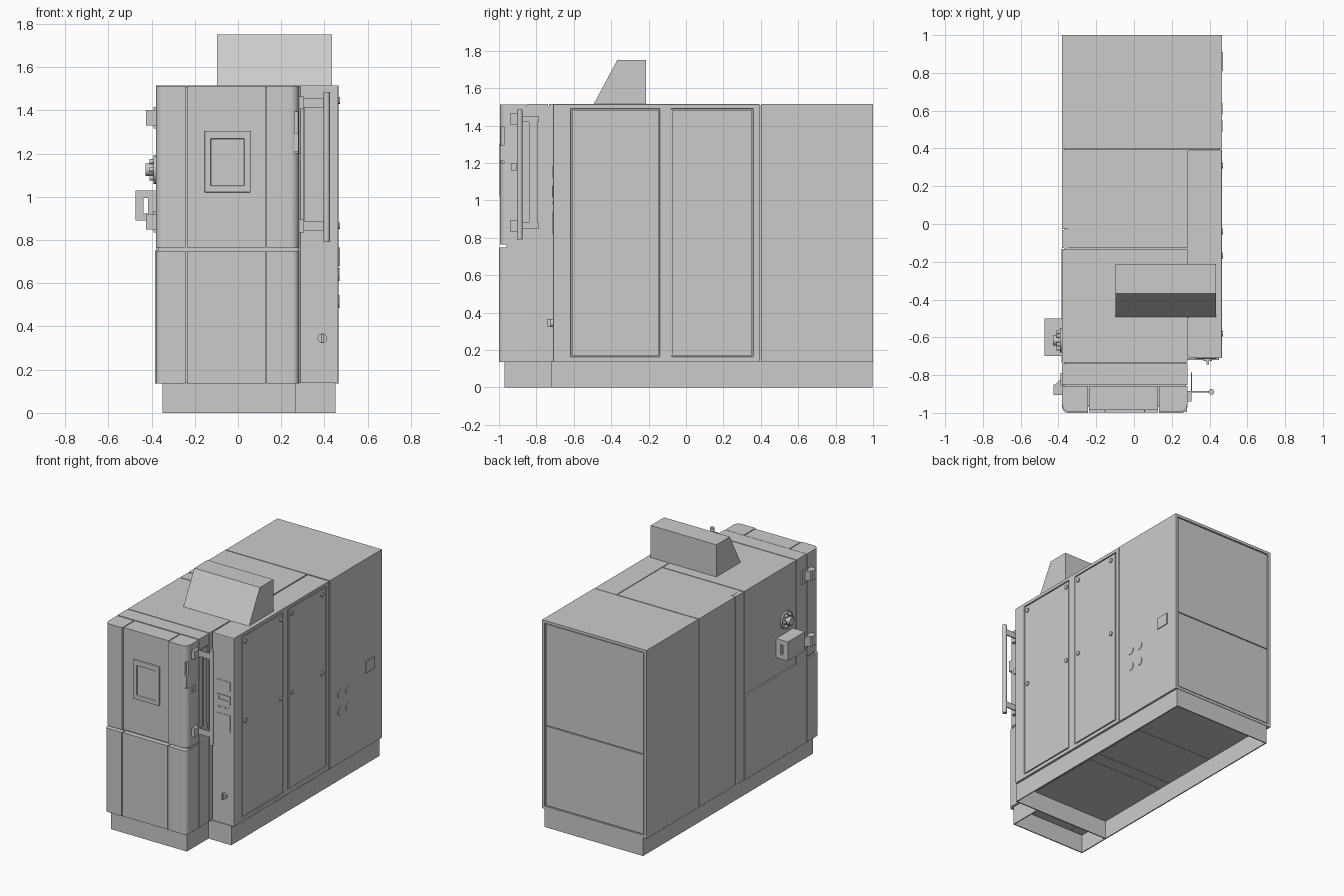
import bpy, math
from mathutils import Vector

if "Cube" in bpy.data.objects:
    bpy.data.objects.remove(bpy.data.objects["Cube"])

grey = bpy.data.materials.new("cabinet grey")
grey.use_nodes = True
tone = (0.6, 0.6, 0.6, 1)
grey.diffuse_color = tone
grey.node_tree.nodes["Principled BSDF"].inputs["Base Color"].default_value = tone


def make(name, verts, faces):
    mesh = bpy.data.meshes.new(name)
    mesh.from_pydata(verts, [], faces)
    mesh.materials.append(grey)
    ob = bpy.data.objects.new(name, mesh)
    bpy.context.collection.objects.link(ob)
    return ob


def activate(ob):
    bpy.ops.object.select_all(action='DESELECT')
    ob.select_set(True)
    bpy.context.view_layer.objects.active = ob


def smooth(ob):
    activate(ob)
    bpy.ops.object.shade_smooth_by_angle(angle=math.radians(35))


def prism(name, pts, lo, hi, axis=2):
    """Extrude a counter-clockwise outline along z (axis 2) or x (axis 0)."""
    n = len(pts)
    place = (lambda p, h: (p[0], p[1], h)) if axis == 2 else (lambda p, h: (h, p[0], p[1]))
    verts = [place(p, h) for h in (lo, hi) for p in pts]
    faces = [tuple(reversed(range(n))), tuple(range(n, 2 * n))]
    faces += [(i, (i + 1) % n, (i + 1) % n + n, i + n) for i in range(n)]
    return make(name, verts, faces)


def box(name, x, y, z, bevel=0.0):
    ob = prism(name, [(x[0], y[0]), (x[1], y[0]), (x[1], y[1]), (x[0], y[1])], z[0], z[1])
    if bevel:
        mod = ob.modifiers.new("edge", 'BEVEL')
        mod.width, mod.segments = bevel, 2
        smooth(ob)
    return ob


def cylinder(name, a, b, r, sides=20):
    a, b = Vector(a), Vector(b)
    turn = (b - a).to_track_quat('Z', 'Y')
    ring = [(r * math.cos(math.tau * i / sides), r * math.sin(math.tau * i / sides)) for i in range(sides)]
    ob = prism(name, ring, 0, (b - a).length)
    ob.data.transform(turn.to_matrix().to_4x4())
    ob.location = a
    smooth(ob)
    return ob


def cut(target, x, y, z):
    tool = box("cutter", x, y, z)
    tool.hide_render = True
    mod = target.modifiers.new("cut", 'BOOLEAN')
    mod.operation, mod.object, mod.solver = 'DIFFERENCE', tool, 'EXACT'
    activate(target)
    bpy.ops.object.modifier_apply(modifier=mod.name)
    bpy.data.objects.remove(tool)


def rounded(x0, x1, y0, y1, left, right):
    """Plan outline whose front corners (at y0) are rounded by the given radii."""
    pts = [(x1, y1), (x0, y1)]
    for r, cx, start in ((left, x0 + left, 180), (right, x1 - right, 270)):
        steps = 6 if r else 0
        for i in range(steps + 1):
            t = math.radians(start + 90 * i / max(steps, 1))
            pts.append((cx + r * math.cos(t), y0 + r + r * math.sin(t)))
    return pts


L, R, MID = -0.38, 0.465, 0.285      # side planes and chamber's inner side
BASE, TOP, SPLIT = 0.135, 1.515, 0.755
G = 0.003                            # half of a seam

# Open plinth, stepped at the front
T = 0.008
for name, x, y in (("plinth_left", (-0.35, -0.35 + T), (-0.97, 0.997)),
                   ("plinth_right", (0.45 - T, 0.45), (-0.72, 0.997)),
                   ("plinth_back", (-0.35, 0.45), (0.997 - T, 0.997)),
                   ("plinth_middle", (-0.35, 0.45), (-0.72, -0.72 + T)),
                   ("plinth_front", (-0.35, 0.265), (-0.97, -0.97 + T)),
                   ("plinth_front_side", (0.265 - T, 0.265), (-0.97, -0.72))):
    box(name, x, y, (0, BASE + 0.005))

# Core visible only through the seams
box("inner_core", (L + 0.01, R - 0.01), (-0.70, 0.98), (BASE + 0.002, TOP - 0.008))
box("front_core", (L + 0.01, MID - 0.01), (-0.96, -0.69), (BASE + 0.002, TOP - 0.01))

# Rear machine housing with two recessed back panels
rear = box("rear_housing", (L, R), (0.397 + G, 1.0), (BASE, TOP))
cut(rear, (L + 0.02, R - 0.02), (0.988, 1.1), (BASE + 0.02, TOP - 0.02))
for name, z in (("back_panel_lower", (BASE + 0.026, 0.742)), ("back_panel_upper", (0.748, TOP - 0.026))):
    box(name, (L + 0.026, R - 0.026), (0.985, 0.996), z)

# Middle and chamber housings
box("middle_housing", (L, MID - G), (-0.03 + G, 0.397 - G), (BASE, TOP))
box("middle_strip", (L, MID - G), (-0.13 + G, -0.03 - G), (BASE, TOP - 0.001))
box("middle_roof", (L + 0.03, MID - G), (-0.13 + G, 0.397 - G), (TOP - 0.01, TOP))
box("chamber_upper", (L, MID - G), (-0.735 + G, -0.13 - G), (SPLIT + G, TOP))
box("chamber_lower", (L - 0.004, MID - G), (-0.735 + G, -0.13 - G), (BASE, SPLIT - G))

# Control column with two recessed service doors
column = box("control_column", (MID + G, R), (-0.71, 0.397 - G), (BASE, TOP))
for i, (y0, y1, screws) in enumerate(((-0.615, -0.14, (-0.58, -0.166)), (-0.08, 0.36, (-0.04, 0.31)))):
    cut(column, (R - 0.012, R + 0.1), (y0, y1), (0.165, 1.49))
    box(f"service_door_{i + 1}", (R - 0.02, R - 0.001), (y0 + 0.007, y1 - 0.007), (0.172, 1.483))
    for y in screws:
        for z in (1.445, 0.866):
            cylinder("door_screw", (R - 0.005, y, z), (R + 0.007, y, z), 0.016, 16)
edge = column.modifiers.new("edge", 'BEVEL')
edge.width, edge.segments, edge.limit_method = 0.004, 2, 'ANGLE'

# Connections on the rear right side
for y in (0.52, 0.61):
    for z in (0.515, 0.64):
        cylinder("pipe_port", (R - 0.002, y, z), (R + 0.004, y, z), 0.03, 24)
box("power_socket", (R - 0.002, R + 0.006), (0.81, 0.91), (0.68, 0.765))

# Sloped roof hood
prism("roof_hood", [(-0.495, TOP - 0.003), (-0.213, TOP - 0.003), (-0.213, 1.75), (-0.368, 1.75)], -0.097, 0.435, axis=0)

# Front frame behind the door
box("front_frame", (L, MID - 0.003), (-0.855 + G, -0.735 - G), (BASE, TOP))

# Upper door and lower front cover, each in three sections
for part, z, front, mid_front, rad in (("door", (SPLIT + 0.01, TOP - 0.002), -0.995, -0.985, 0.04),
                                       ("lower_cover", (BASE, SPLIT - 0.007), -1.0, -0.997, 0.03)):
    smooth(prism(part + "_left", rounded(L, -0.24 - G, front, -0.855 - G, rad, 0), *z))
    box(part + "_centre", (-0.24 + G, 0.13 - G), (mid_front, -0.855 - G), z)
    smooth(prism(part + "_right", rounded(0.13 + G, MID - 0.003, front, -0.855 - G, 0, rad), *z))
cut(bpy.data.objects["door_right"], (0.262, 0.4), (-1.1, -0.972), (1.2, 1.395))
box("door_latch", (0.262, 0.281), (-0.995, -0.972), (1.21, 1.295))

# Door window: raised frame around a sunken pane
window = box("window_frame", (-0.155, 0.058), (-0.998, -0.98), (1.02, 1.305))
cut(window, (-0.125, 0.03), (-1.1, -0.988), (1.05, 1.268))
wedge = window.modifiers.new("edge", 'BEVEL')
wedge.width, wedge.segments, wedge.limit_method = 0.004, 2, 'ANGLE'

# Door handle
cylinder("handle_bar", (0.41, -0.889, 0.79), (0.41, -0.889, 1.485), 0.015)
for z in (0.865, 1.435):
    box("handle_arm", (0.28, 0.41), (-0.893, -0.885), (z - 0.022, z + 0.022))
    box("handle_mount", (0.301, 0.308), (-0.89, -0.785), (z - 0.016, z + 0.016))
    box("handle_foot", (0.27, 0.305), (-0.94, -0.885), (z - 0.03, z + 0.03))
box("handle_rail", (0.301, 0.307), (-0.84, -0.795), (0.85, 1.45))
box("door_catch", (0.28, 0.292), (-0.935, -0.905), (1.16, 1.20))

# Controls on the column front
F = -0.71
box("display", (0.325, 0.435), (F - 0.003, F + 0.01), (1.12, 1.185))
reader = box("card_slot", (0.325, 0.435), (F - 0.006, F + 0.01), (1.015, 1.08))
cut(reader, (0.342, 0.42), (-0.8, F - 0.001), (1.045, 1.068))
for i in range(4):
    cylinder("button", (0.34 + 0.026 * i, F, 0.985), (0.34 + 0.026 * i, F - 0.004, 0.985), 0.008, 12)
box("lower_plate", (0.325, 0.435), (F - 0.003, F + 0.01), (0.82, 0.94))
cylinder("main_switch", (0.39, F, 0.345), (0.39, F - 0.015, 0.345), 0.022)
box("switch_grip", (0.384, 0.396), (F - 0.033, F), (0.325, 0.365))

# Hinges on the door's far side
for z in (0.885, 1.365):
    prism("hinge", [(-0.905, z - 0.036), (-0.85, z - 0.036), (-0.85, z + 0.036), (-0.905, z + 0.036)], -0.425, L + 0.01, axis=0)
    smooth(prism("hinge_arm", [(-0.425, -0.86), (L + 0.01, -0.80), (L + 0.01, -0.85), (-0.41, -0.85)][::-1], z - 0.036, z + 0.036))
    box("hinge_plate", (L - 0.01, L + 0.01), (-0.855, -0.79), (z - 0.05, z + 0.05))

# Round cable port and its clamps
Y, Z = -0.615, 1.125
cylinder("port_flange", (L + 0.01, Y, Z), (L - 0.012, Y, Z), 0.065, 28)
cylinder("port_plug", (L, Y, Z), (L - 0.048, Y, Z), 0.028)
for i in range(6):
    t = math.tau * i / 6
    y, z = Y + 0.044 * math.cos(t), Z + 0.044 * math.sin(t)
    cylinder("port_clamp", (L, y, z), (L - 0.03, y, z), 0.011, 12)

# Side junction box with slots through its ends
junction = box("junction_box", (-0.475, L + 0.01), (-0.70, -0.50), (0.89, 1.03))
cut(junction, (-0.437, -0.416), (-0.8, -0.4), (0.922, 0.995))
